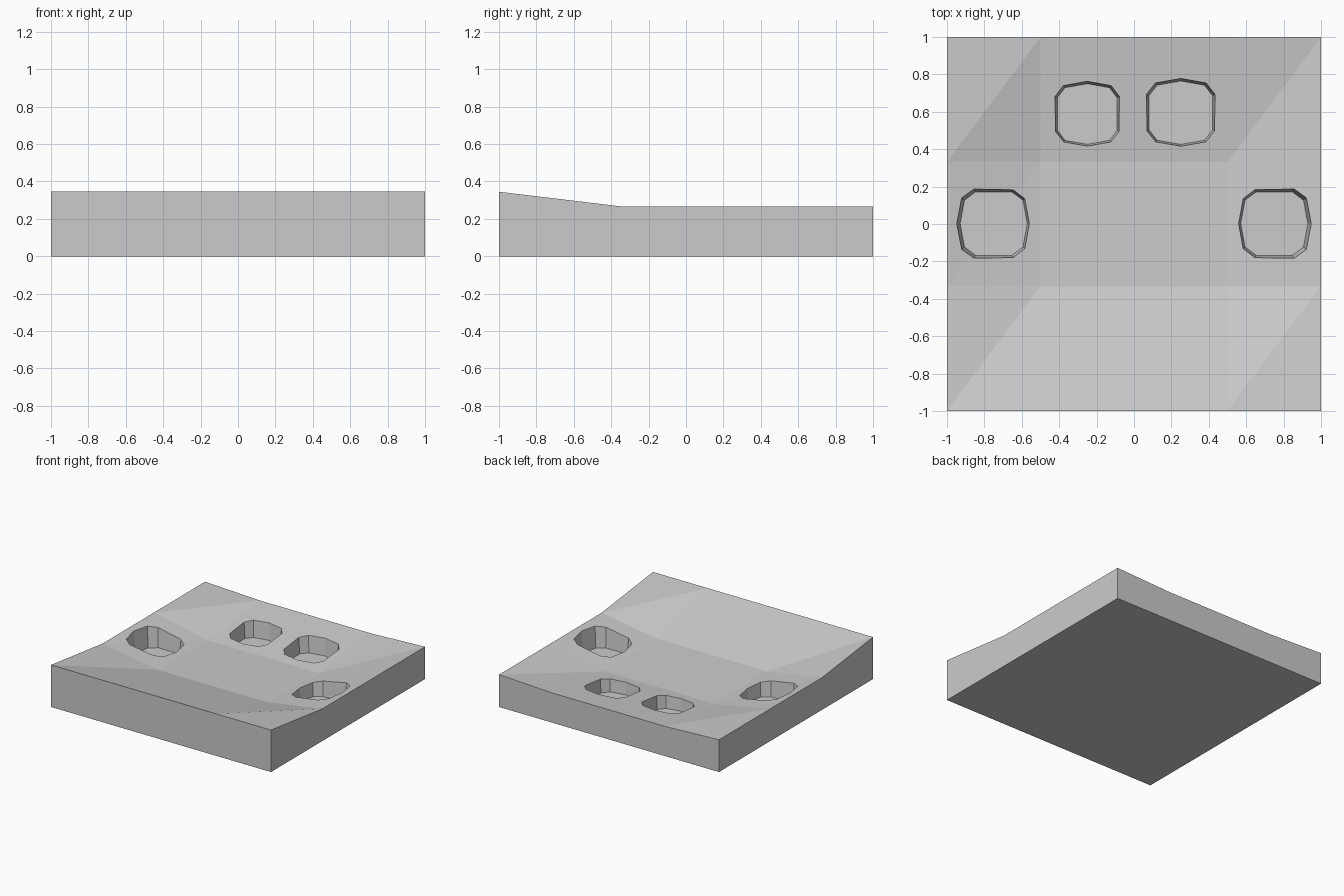
import bpy, bmesh

if "Cube" in bpy.data.objects:
    bpy.data.objects.remove(bpy.data.objects["Cube"])

XS = [-1, -0.5, 0, 0.5, 1]
YS = [-1, -1/3, 1/3, 1]
EDGE_Z = [0.345, 0.265, 0.265, 0.265]   # heights along the left and right sides
MID_Z = [0.345, 0.185, 0.17, 0.244]     # heights along the dished middle


def make_object(name, bm):
    bmesh.ops.recalc_face_normals(bm, faces=bm.faces[:])
    mesh = bpy.data.meshes.new(name)
    bm.to_mesh(mesh)
    bm.free()
    ob = bpy.data.objects.new(name, mesh)
    bpy.context.collection.objects.link(ob)
    return ob


# Dished slab: faceted top, straight sides, flat underside
bm = bmesh.new()
top = [[bm.verts.new((x, y, (EDGE_Z if abs(x) == 1 else MID_Z)[j]))
        for j, y in enumerate(YS)] for x in XS]
for i in range(4):
    for j in range(3):
        a, b, c, d = top[i][j], top[i+1][j], top[i+1][j+1], top[i][j+1]
        bm.faces.new((a, b, c))
        bm.faces.new((a, c, d))
rim = ([top[i][0] for i in range(4)] + [top[4][j] for j in range(3)]
       + [top[i][3] for i in range(4, 0, -1)] + [top[0][j] for j in range(3, 0, -1)])
low = [bm.verts.new((v.co.x, v.co.y, 0)) for v in rim]
for k in range(len(rim)):
    n = (k + 1) % len(rim)
    bm.faces.new((rim[k], low[k], low[n], rim[n]))
bm.faces.new(low)
slab = make_object("dished_slab", bm)


# Ten-sided tapered pockets
def pocket(name, cx, cy, hx, hy, turned):
    quarter = [(1, 0), (0.87, 0.74), (0.54, 1)]
    pts = quarter + [(-x, y) for x, y in reversed(quarter)]
    pts += [(x, -y) for x, y in ((-0.87, 0.74), (-0.54, 1), (0.54, 1), (0.87, 0.74))]
    if turned:
        pts = [(-y, x) for x, y in pts]
    bm = bmesh.new()
    rings = [[bm.verts.new((cx + x*hx*s, cy + y*hy*s, z)) for x, y in pts]
             for z, s in ((0.08, 0.92), (0.40, 1.09))]
    for k in range(10):
        n = (k + 1) % 10
        bm.faces.new((rings[0][k], rings[0][n], rings[1][n], rings[1][k]))
    bm.faces.new(rings[0])
    bm.faces.new(rings[1])
    return make_object(name, bm)


cutters = [
    pocket("left_pocket", -0.75, 0.002, 0.195, 0.184, False),
    pocket("right_pocket", 0.75, 0.002, 0.195, 0.184, False),
    pocket("back_left_pocket", -0.25, 0.588, 0.174, 0.176, True),
    pocket("back_right_pocket", 0.25, 0.595, 0.185, 0.184, True),
]
for c in cutters:
    m = slab.modifiers.new(c.name, 'BOOLEAN')
    m.operation = 'DIFFERENCE'
    m.solver = 'EXACT'
    m.object = c

# Bake the cuts and drop the cutters
bpy.context.view_layer.update()
dg = bpy.context.evaluated_depsgraph_get()
baked = bpy.data.meshes.new_from_object(slab.evaluated_get(dg))
slab.modifiers.clear()
slab.data = baked
for c in cutters:
    bpy.data.objects.remove(c)
